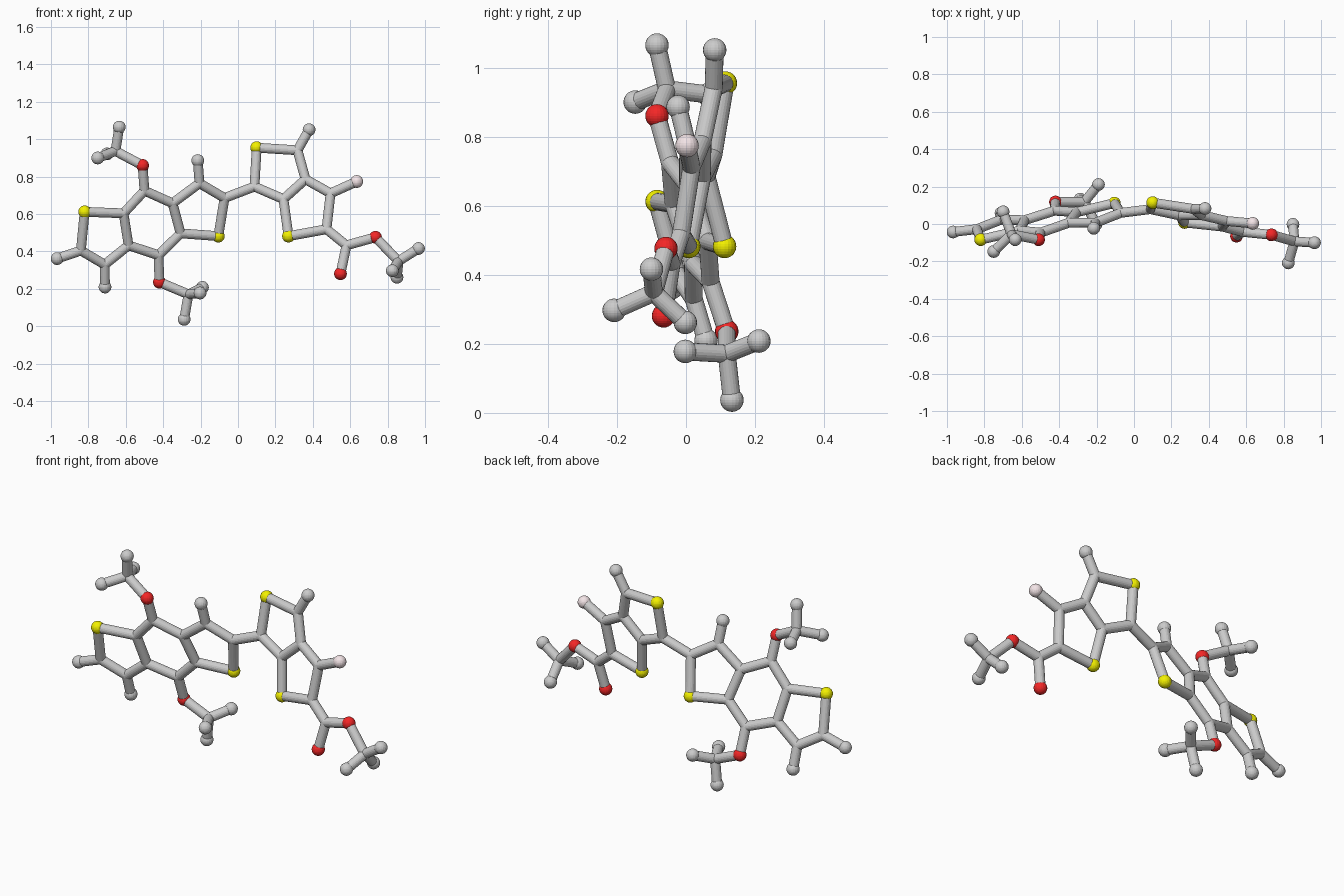
import bpy, bmesh
from mathutils import Vector, Matrix

if "Cube" in bpy.data.objects:
    bpy.data.objects.remove(bpy.data.objects["Cube"])

BALL_R, STICK_R, SIDES = 0.034, 0.026, 20


def left(x, z):    # plane of the left fused rings
    return Vector((x, 0.276 + 0.22 * x - 0.293 * z, z))


def right(x, z):   # plane of the right fused rings
    return Vector((x, -0.037 - 0.14 * x + 0.172 * z, z))


V = lambda *p: Vector(p)

# Bare joints where sticks meet
joints = {
    'a1': left(-.84, .405), 'a2': left(-.713, .33), 'a3': left(-.585, .433),
    'a4': left(-.612, .604), 'a5': left(-.50, .725), 'a6': left(-.35, .658),
    'a7': left(-.307, .497), 'a8': left(-.425, .38), 'a9': left(-.206, .765),
    'a10': left(-.072, .686),
    'm1': V(-.655, -.055, .937), 'm2': V(-.265, .118, .171),
    'b1': right(.088, .747), 'b2': right(.318, .941), 'b3': right(.361, .786),
    'b4': right(.495, .711), 'b5': right(.473, .519), 'b6': right(.243, .68),
    'e1': V(.58, -.042, .433), 'm3': V(.858, -.093, .348),
}
yellow = {'s1': left(-.82, .612), 's2': left(-.105, .482),
          's3': V(.10, .114, .955), 's4': V(.27, .008, .482)}
red = {'o1': V(-.51, -.084, .86), 'o2': V(-.42, .118, .236),
       'o3': V(.548, -.065, .281), 'o4': V(.735, -.058, .476)}
pink = {'f1': V(.635, .003, .774)}
grey = {
    'h1': left(-.967, .362), 'h2': left(-.711, .21), 'h3': V(-.215, -.023, .886),
    'h4': V(.38, .083, 1.051),
    'p1': V(-.75, -.147, .9), 'p2': V(-.635, -.084, 1.065), 'p3': V(-.70, .065, .922),
    'q1': V(-.288, .133, .037), 'q2': V(-.19, .211, .208), 'q3': V(-.203, -.002, .178),
    'r1': V(.965, -.1, .416), 'r2': V(.85, -.002, .262), 'r3': V(.825, -.208, .297),
}
atoms = {**joints, **yellow, **red, **pink, **grey}

# Chains of connected atoms
chains = '''h1 a1 s1 a4 a3 a2 a1|a2 h2|a4 a5 a6 a7 a8 a3|a6 a9 a10 s2 a7|a9 h3
a5 o1 m1 p1|p2 m1 p3|a8 o2 m2 q1|q2 m2 q3
a10 b1 s3 b2 b3 b6 b1|b2 h4|b3 b4 b5 s4 b6|b4 f1
b5 e1 o3|e1 o4 m3 r1|r2 m3 r3'''.replace('\n', '|').split('|')


def finish(bm, name, color=None):
    me = bpy.data.meshes.new(name)
    bm.to_mesh(me)
    bm.free()
    if color:
        mat = bpy.data.materials.new(name + "_colour")
        mat.diffuse_color = (*color, 1)
        mat.use_nodes = True
        mat.node_tree.nodes["Principled BSDF"].inputs["Base Color"].default_value = mat.diffuse_color
        me.materials.append(mat)
    bpy.context.collection.objects.link(bpy.data.objects.new(name, me))


def balls(group, name, radius=BALL_R, color=None):
    bm = bmesh.new()
    for p in group.values():
        bmesh.ops.create_uvsphere(bm, u_segments=SIDES, v_segments=14, radius=radius,
                                  matrix=Matrix.Translation(p))
    finish(bm, name, color)


# Sticks
bm = bmesh.new()
for chain in chains:
    names = chain.split()
    for i, j in zip(names, names[1:]):
        p, q = atoms[i], atoms[j]
        d = q - p
        m = Matrix.Translation((p + q) / 2) @ d.to_track_quat('Z', 'Y').to_matrix().to_4x4()
        bmesh.ops.create_cone(bm, cap_ends=True, segments=SIDES, radius1=STICK_R,
                              radius2=STICK_R, depth=d.length, matrix=m)
finish(bm, "bond_sticks")

# Balls
balls(joints, "stick_joints", STICK_R)
balls(grey, "grey_end_balls")
balls(yellow, "yellow_balls", color=(.9, .88, 0))
balls(red, "red_balls", color=(.9, .02, .02))
balls(pink, "pink_ball", color=(.9, .78, .8))
